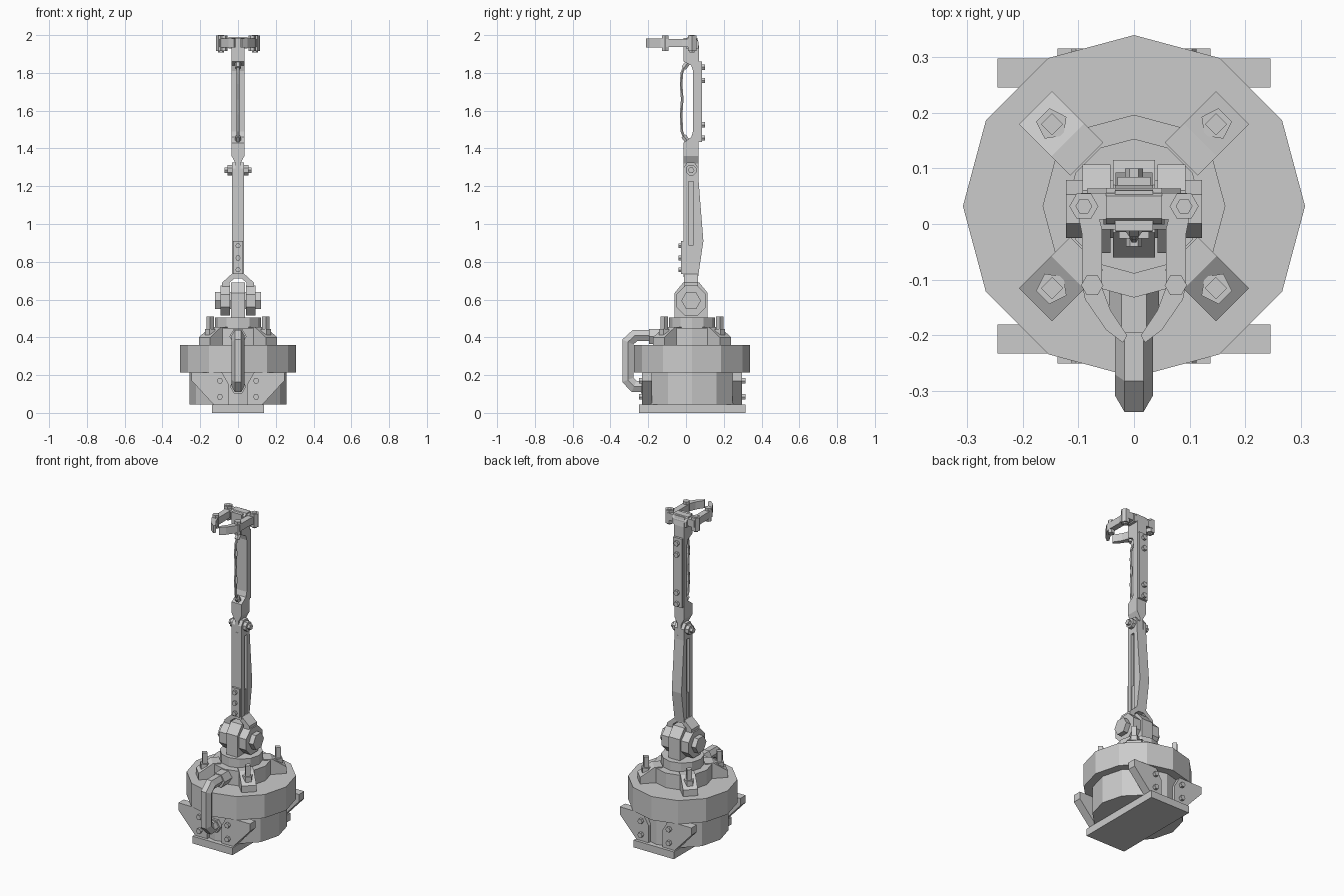
import bpy, bmesh
from math import cos, sin, pi, radians
from mathutils import Vector, Matrix

if "Cube" in bpy.data.objects:
    bpy.data.objects.remove(bpy.data.objects["Cube"])

CY = 0.032  # y of the turning axis


def finish(name, bm, matrix=None):
    if matrix:
        bm.transform(matrix)
    bmesh.ops.recalc_face_normals(bm, faces=bm.faces)
    mesh = bpy.data.meshes.new(name)
    bm.to_mesh(mesh)
    bm.free()
    ob = bpy.data.objects.new(name, mesh)
    bpy.context.collection.objects.link(ob)
    return ob


def prism(name, axis, pts, a, b, mirror=False, matrix=None):
    """Extrude a 2D outline along an axis from a to b, optionally mirrored in x."""
    place = {'x': lambda p, t: (t, p[0], p[1]),
             'y': lambda p, t: (p[0], t, p[1]),
             'z': lambda p, t: (p[0], p[1], t)}[axis]
    bm = bmesh.new()
    lo = [bm.verts.new(place(p, a)) for p in pts]
    hi = [bm.verts.new(place(p, b)) for p in pts]
    bm.faces.new(lo)
    bm.faces.new(hi)
    n = len(pts)
    for i in range(n):
        j = (i + 1) % n
        bm.faces.new((lo[i], lo[j], hi[j], hi[i]))
    if mirror:
        geo = bmesh.ops.duplicate(bm, geom=bm.verts[:] + bm.edges[:] + bm.faces[:])['geom']
        for v in geo:
            if isinstance(v, bmesh.types.BMVert):
                v.co.x *= -1
    return finish(name, bm, matrix)


def ngon(n, r, u=0, v=0, turn=0):
    return [(u + r * cos(2 * pi * i / n + radians(turn)),
             v + r * sin(2 * pi * i / n + radians(turn))) for i in range(n)]


def rect(u0, u1, v0, v1):
    return [(u0, v0), (u1, v0), (u1, v1), (u0, v1)]


def tube(name, path, r, n=6):
    """Sweep an n-gon along a (y, z) path in the x = 0 plane, mitring bends."""
    bm = bmesh.new()
    pts = [Vector(p) for p in path]
    rings = []
    for i, p in enumerate(pts):
        d0 = (p - pts[max(i - 1, 0)]).normalized()
        d1 = (pts[min(i + 1, len(pts) - 1)] - p).normalized()
        d = (d0 + d1).normalized()
        side = Vector((-d.y, d.x)) / max(d.dot(d1 if d1.length else d0), 0.5)
        rings.append([bm.verts.new((u, p.x + side.x * v, p.y + side.y * v))
                      for u, v in ngon(n, r)])
    for a, b in zip(rings, rings[1:]):
        for i in range(n):
            j = (i + 1) % n
            bm.faces.new((a[i], a[j], b[j], b[i]))
    bm.faces.new(rings[0])
    bm.faces.new(rings[-1])
    return finish(name, bm)


# Base plate, lower drum and turntable
prism("base_plate", 'z', rect(-0.137, 0.137, -0.25, 0.315), 0, 0.045)
prism("lower_drum", 'z', ngon(12, 0.257, 0, CY), 0.045, 0.216)
prism("turntable", 'z', ngon(12, 0.307, 0, CY), 0.215, 0.36)
prism("turntable_step", 'z', ngon(12, 0.164, 0, CY), 0.36, 0.45)
prism("turntable_hub", 'z', ngon(12, 0.121, 0, CY), 0.45, 0.505)

# Front and back outrigger brackets with bolts
bracket = [(0.048, 0.045), (0.13, 0.045), (0.245, 0.17), (0.245, 0.215),
           (0.085, 0.215), (0.048, 0.15)]
for side, y0, y1, y2 in (("front", -0.18, -0.232, -0.25), ("back", 0.245, 0.297, 0.315)):
    prism(side + "_bracket", 'y', bracket, y0, y1, mirror=True)
    for z in (0.085, 0.17):
        prism(side + "_bracket_bolt", 'y', ngon(6, 0.016, 0.096, z), y1, y2, mirror=True)

# Four sloped clamp feet with bolts on the turntable
for k in range(4):
    m = Matrix.Translation((0, CY, 0)) @ Matrix.Rotation(radians(45 + 90 * k), 4, 'Z')
    prism("clamp_foot", 'y', [(0.12, 0.36), (0.25, 0.36), (0.25, 0.40), (0.168, 0.455), (0.12, 0.455)],
          -0.042, 0.042, matrix=m)
    prism("clamp_washer", 'z', ngon(5, 0.029, 0.208, 0, 36), 0.39, 0.445, matrix=m)
    prism("clamp_bolt", 'z', ngon(4, 0.020, 0.208, 0, 45), 0.44, 0.51, matrix=m)

# Front pipe and its collars
tube("front_pipe", [(-0.1, 0.41), (-0.27, 0.41), (-0.308, 0.375), (-0.308, 0.175),
                    (-0.275, 0.14), (-0.2, 0.14)], 0.034)
tube("pipe_collar", [(-0.11, 0.405), (-0.195, 0.405)], 0.045)
tube("pipe_lower_collar", [(-0.2, 0.14), (-0.238, 0.14)], 0.043)

# Shoulder joint: tongue, ears and bolts
prism("shoulder_tongue", 'x', [(-0.06, 0.50), (0.115, 0.50), (0.115, 0.635), (0.07, 0.69),
                               (-0.015, 0.69), (-0.06, 0.635)], -0.038, 0.038)
prism("shoulder_ear", 'x', ngon(8, 0.086, 0.027, 0.594, 22.5), 0.042, 0.092, mirror=True)
prism("shoulder_bolt", 'x', ngon(6, 0.052, 0.027, 0.594), 0.03, 0.122, mirror=True)
fork = [(0.045, 0.6), (0.084, 0.6), (0.084, 0.69), (0.034, 0.735)]
inner = [(0.018, 0.712), (0.045, 0.69)]
prism("shoulder_fork", 'y', fork + [(-x, z) for x, z in fork[::-1]]
      + [(-x, z) for x, z in inner[::-1]] + inner, -0.01, 0.064)

# Lower arm: front bar, bulged back bar and recessed web between them
prism("lower_arm_front_bar", 'x', rect(-0.014, 0.014, 0.72, 1.24), -0.033, 0.033)
prism("lower_arm_back_bar", 'x', [(0.04, 0.72), (0.064, 0.72), (0.092, 0.91), (0.072, 1.16),
                                  (0.066, 1.24), (0.04, 1.24)], -0.033, 0.033)
prism("lower_arm_web", 'x', rect(0.01, 0.045, 0.72, 1.24), -0.016, 0.016)
prism("lower_arm_inset", 'x', rect(0.003, 0.052, 0.73, 0.89), -0.027, 0.027)
prism("lower_arm_head", 'x', [(-0.014, 1.23), (0.067, 1.23), (0.067, 1.295), (0.045, 1.325),
                              (0.005, 1.325), (-0.014, 1.295)], 0.012, 0.033, mirror=True)
prism("lower_arm_cap", 'x', rect(-0.014, 0.067, 1.225, 1.25), -0.033, 0.033)
prism("lower_arm_plate", 'y', rect(-0.027, 0.027, 0.735, 0.91), -0.026, -0.014)
for z in (0.757, 0.82, 0.885):
    prism("lower_arm_plate_bolt", 'y', ngon(6, 0.014, 0, z), -0.04, -0.026)

# Elbow pin
prism("elbow_washer", 'x', ngon(8, 0.03, 0.027, 1.285, 22.5), 0.03, 0.055, mirror=True)
prism("elbow_pin", 'x', ngon(6, 0.017, 0.027, 1.285), -0.072, 0.072)

# Upper arm: tapered tongue, open C-shaped beam, back plate
prism("upper_arm_tongue", 'y', [(-0.012, 1.25), (0.012, 1.25), (0.012, 1.32), (0.034, 1.36),
                                (-0.034, 1.36), (-0.012, 1.32)], -0.013, 0.066)
prism("upper_arm", 'x', [(-0.013, 1.36), (0.066, 1.36), (0.066, 1.43), (0.07, 1.44), (0.07, 1.93),
                         (0.06, 1.985), (-0.013, 1.985), (-0.013, 1.86), (0.028, 1.84),
                         (0.037, 1.81), (0.037, 1.49), (0.028, 1.46), (-0.013, 1.43)], -0.034, 0.034)
prism("upper_arm_back_plate", 'y', rect(-0.03, 0.03, 1.435, 1.86), 0.07, 0.084)
for z in (1.455, 1.525, 1.76, 1.83):
    prism("back_plate_bolt", 'y', ngon(6, 0.016, 0, z), 0.084, 0.1)

# Cable running along the open front of the upper arm
tube("arm_cable", [(0.01, 1.435), (-0.008, 1.455), (-0.022, 1.49), (-0.026, 1.58), (-0.02, 1.66),
                   (-0.026, 1.74), (-0.022, 1.80), (-0.008, 1.835), (0.01, 1.855)], 0.008)
for z, dz in ((1.435, 0.03), (1.855, -0.03)):
    tube("cable_socket", [(0.01, z), (-0.012, z + dz)], 0.016)

# Wrist and gripper
prism("wrist_block", 'x', [(0.0, 1.93), (0.065, 1.93), (0.065, 1.965), (0.05, 1.99), (0.01, 1.99),
                           (0.0, 1.975)], -0.05, 0.05)
prism("wrist_crossbar", 'z', rect(-0.095, 0.095, 0.008, 0.056), 1.938, 1.982)
prism("gripper_pivot", 'z', ngon(6, 0.026, 0.09, CY), 1.915, 1.997, mirror=True)
prism("gripper_pivot_cap", 'z', ngon(6, 0.015, 0.09, CY), 1.907, 2.0, mirror=True)
prism("finger_link", 'z', [(0.07, 0.04), (0.105, 0.04), (0.093, -0.02), (0.093, -0.115),
                           (0.057, -0.115), (0.057, -0.01)], 1.936, 1.98, mirror=True)
prism("finger_pivot", 'z', ngon(6, 0.02, 0.075, -0.11), 1.915, 1.997, mirror=True)
prism("finger_claw", 'z', [(0.093, -0.11), (0.088, -0.135), (0.05, -0.19), (0.02, -0.213),
                           (0.012, -0.2), (0.042, -0.155), (0.057, -0.115)], 1.934, 1.981, mirror=True)
